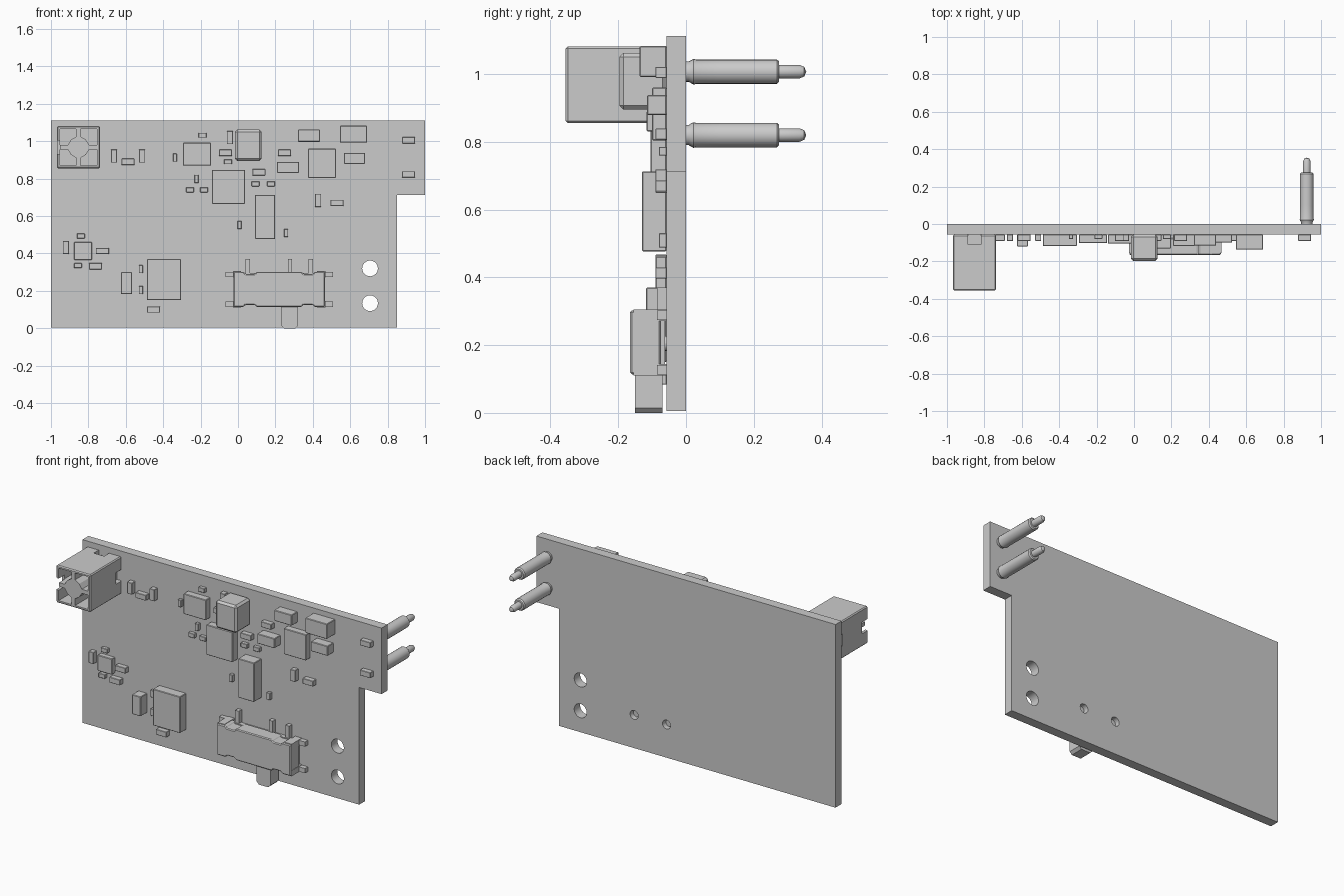
import bpy, bmesh
from math import pi, cos, sin
from mathutils import Matrix

if "Cube" in bpy.data.objects:
    bpy.data.objects.remove(bpy.data.objects["Cube"])

FACE = -0.057  # front surface of the board


def make(name, bm):
    bmesh.ops.recalc_face_normals(bm, faces=bm.faces)
    me = bpy.data.meshes.new(name)
    bm.to_mesh(me)
    bm.free()
    ob = bpy.data.objects.new(name, me)
    bpy.context.collection.objects.link(ob)
    return ob


def prism(name, pts, y0, y1):
    """Outline in x/z pushed from y0 to y1."""
    bm = bmesh.new()
    f = bm.faces.new([bm.verts.new((x, y0, z)) for x, z in pts])
    new = bmesh.ops.extrude_face_region(bm, geom=[f])["geom"]
    bmesh.ops.translate(bm, vec=(0, y1 - y0, 0),
                        verts=[v for v in new if isinstance(v, bmesh.types.BMVert)])
    return make(name, bm)


def box(name, x0, x1, z0, z1, y0, y1=FACE, bevel=0):
    ob = prism(name, [(x0, z0), (x1, z0), (x1, z1), (x0, z1)], y0, y1)
    if bevel:
        m = ob.modifiers.new("edge", "BEVEL")
        m.width, m.segments = bevel, 1
    return ob


def disc(name, x, z, r, y0, y1, n=24):
    return prism(name, [(x + r * cos(2 * pi * i / n), z + r * sin(2 * pi * i / n))
                        for i in range(n)], y0, y1)


def cut(ob, cutters):
    for c in cutters:
        m = ob.modifiers.new("cut", "BOOLEAN")
        m.operation, m.solver, m.object = "DIFFERENCE", "EXACT", c
    me = bpy.data.meshes.new_from_object(
        ob.evaluated_get(bpy.context.evaluated_depsgraph_get()))
    ob.modifiers.clear()
    ob.data = me
    for c in cutters:
        bpy.data.objects.remove(c)


def smooth(ob):
    bpy.ops.object.select_all(action="DESELECT")
    ob.select_set(True)
    bpy.context.view_layer.objects.active = ob
    bpy.ops.object.shade_smooth_by_angle()


# circuit board with corner notch, two mounting holes, two switch peg holes
board = prism("board", [(-1, .005), (.85, .005), (.85, .713), (1, .713), (1, 1.112), (-1, 1.112)],
              FACE, 0)
cut(board, [disc("hole", x, z, r, -.2, .1) for x, z, r in
            [(.706, .32, .042), (.706, .134, .042), (.347, .205, .027), (.13, .205, .027)]])
smooth(board)

# spring contact pins: revolved profile (radius, y)
profile = [(0, -.01), (.03, -.01), (.03, .008), (.038, .022), (.036, .03), (.036, .1),
           (.036, .268), (.03, .275), (.02, .275), (.02, .335), (.014, .349), (0, .355)]
for i, z in enumerate((.82, 1.007)):
    bm = bmesh.new()
    vs = [bm.verts.new((r, y, 0)) for r, y in profile]
    es = [bm.edges.new(p) for p in zip(vs, vs[1:])]
    bmesh.ops.spin(bm, geom=vs + es, axis=(0, 1, 0), cent=(0, 0, 0),
                   angle=2 * pi, steps=20)
    bmesh.ops.remove_doubles(bm, verts=bm.verts, dist=1e-4)
    bm.transform(Matrix.Translation((.924, 0, z)))
    smooth(make(f"contact_pin_{i}", bm))

# chip components of four standard footprints, by centre (x, z)
footprints = {
    "wide_resistor": (.07, .033, -.09, [
        (-.588, .89), (-.067, .938), (.249, .938), (.912, 1.005), (.912, .823), (.529, .67),
        (-.725, .413), (-.762, .332), (-.452, .1), (.112, .834)]),
    "tall_resistor": (.033, .07, -.09, [
        (-.663, .92), (-.513, .92), (-.043, 1.019), (.428, .684), (-.92, .432)]),
    "small_wide_capacitor": (.042, .026, -.08, [
        (-.19, 1.032), (-.257, .74), (-.182, .74), (-.053, .89), (.094, .772), (.176, .772),
        (-.84, .493), (-.856, .335)]),
    "small_tall_capacitor": (.022, .043, -.08, [
        (-.337, .912), (-.222, .799), (.008, .552), (.257, .509), (-.519, .316), (-.519, .204)]),
}
for name, (w, h, y, spots) in footprints.items():
    for i, (x, z) in enumerate(spots):
        box(f"{name}_{i}", x - w / 2, x + w / 2, z - h / 2, z + h / 2, y, bevel=.002)

# larger components: x range, z range, front y
for name, *d in [
        ("logic_chip", -.294, -.144, .869, .992, -.102),
        ("square_chip", -.139, .037, .665, .847, -.105),
        ("driver_chip", .374, .524, .804, .96, -.1),
        ("sensor_chip", -.877, -.781, .365, .461, -.09),
        ("power_inductor", -.487, -.305, .15, .37, -.118),
        ("crystal", .091, .198, .477, .713, -.13),
        ("capacitor_a", .209, .326, .831, .89, -.117),
        ("capacitor_b", .321, .439, .997, 1.062, -.115),
        ("capacitor_c", .545, .69, .992, 1.083, -.137),
        ("capacitor_d", .567, .679, .879, .938, -.115),
        ("capacitor_e", -.626, -.567, .182, .3, -.12)]:
    box(name, *d, bevel=.003)
box("tall_capacitor", -.016, .126, .895, 1.062, -.197, bevel=.012)

# square socket: corner recesses around a round core, with side slots
cx, cz = -.853, .968
socket = box("socket", cx - .115, cx + .115, cz - .113, cz + .113, -.355, bevel=.006)
cutters = []
for sx in (-1, 1):
    for sz in (-1, 1):
        pts = [(.012, .057), (.012, .098), (.098, .098), (.098, .012), (.057, .012), (.04, .04)]
        cutters.append(prism("recess", [(cx + sx * x, cz + sz * z) for x, z in pts], -.4, -.2))
for sx in (-1, 1):
    cutters.append(box("slot", cx + sx * .115 - .03, cx + sx * .115 + .03,
                       cz - .035, cz + .035, -.11, -.05))
    cutters.append(box("slot", cx - .035, cx + .035, cz + sx * .113 - .03,
                       cz + sx * .113 + .03, -.11, -.05))
cutters.append(box("key", cx - .14, cx - .095, cz - .035, cz + .035, -.4, -.3))
cut(socket, cutters)

# slide switch: base, metal shell with notched long edges, legs, lever
sx0, sz0 = .22, .208
box("switch_base", sx0 - .235, sx0 + .235, .125, .295, -.09, -.062)
half = [(-.245, -.07), (-.245, -.094), (-.19, -.094), (-.18, -.082), (-.13, -.082), (-.12, -.094),
        (.12, -.094), (.13, -.082), (.18, -.082), (.19, -.094), (.245, -.094), (.245, -.07)]
outline = half + [(-x, -z) for x, z in half]
shell = prism("switch_shell", [(sx0 + x, sz0 + z) for x, z in outline], -.165, -.075)
m = shell.modifiers.new("edge", "BEVEL")
m.width, m.segments = .005, 1
for s in (-1, 1):
    for t in (-1, 1):
        x, z = sx0 + s * .225, sz0 + t * .08
        box("switch_corner_leg", x - .022, x + .022, z - .017, z + .017, -.155)
        x = sx0 + s * .26
        box("switch_corner_foot", x - .027, x + .027, z - .014, z + .014, -.085)
for x in (.053, .278, .39):
    box("switch_terminal", x - .012, x + .012, .29, .37, -.085)
for x in (.13, .347):
    disc("switch_peg", x, .205, .022, -.08, -.025, 16)
prism("switch_lever", [(.23, .125), (.23, .015), (.245, 0), (.306, 0), (.321, .015),
                       (.321, .125)], -.15, -.07)
